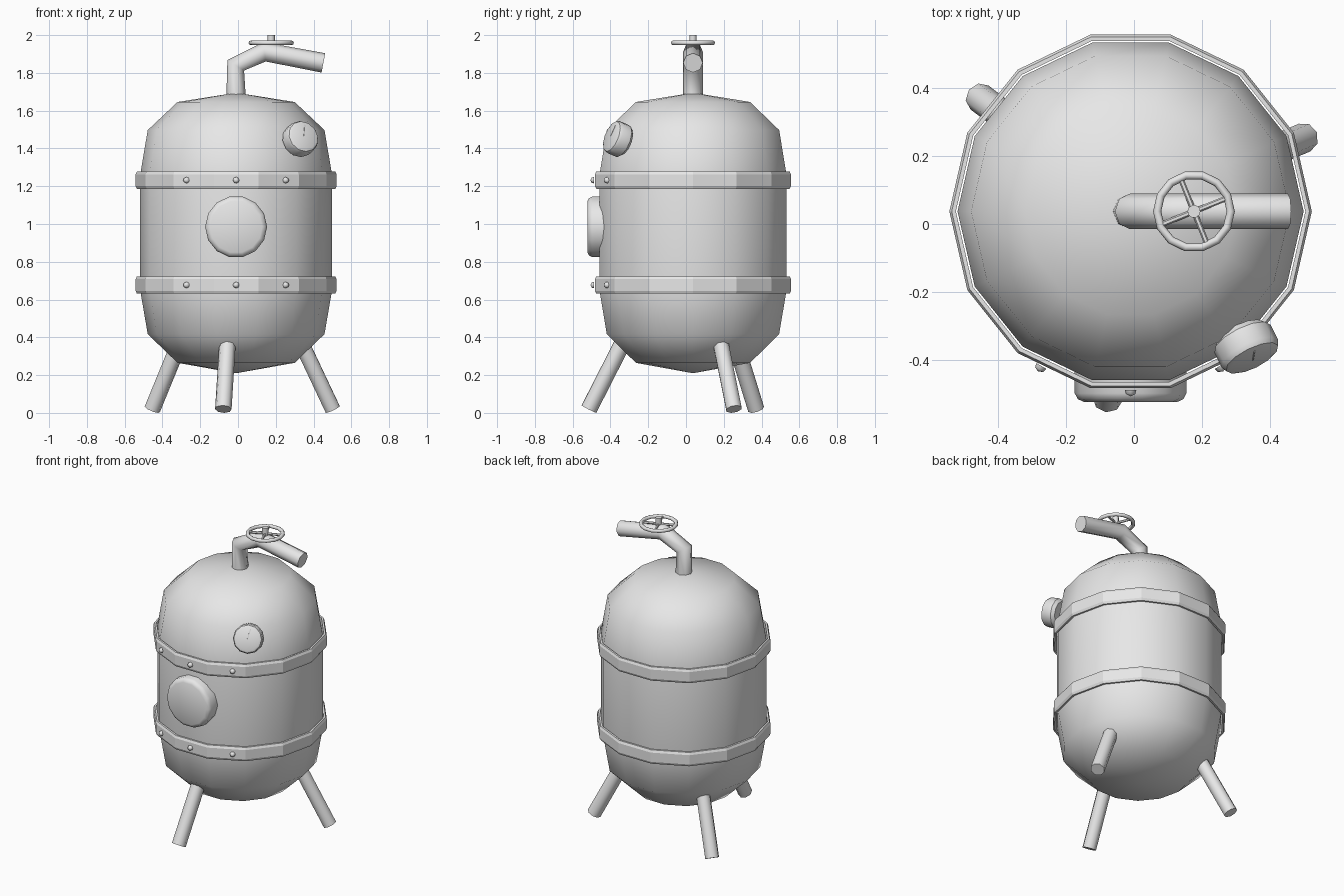
import bpy
import bmesh
from math import sin, cos, pi, radians
from mathutils import Vector

if "Cube" in bpy.data.objects:
    bpy.data.objects.remove(bpy.data.objects["Cube"], do_unlink=True)

SIDES = 14
CX, CY = -0.01, 0.037          # vertical axis of the tank
UP = Vector((0, 0, 1))

metal = bpy.data.materials.new("plain_grey_metal")
metal.use_nodes = True
metal.diffuse_color = (0.8, 0.8, 0.8, 1)
metal.node_tree.nodes["Principled BSDF"].inputs["Base Color"].default_value = (0.8, 0.8, 0.8, 1)


def add(name, data):
    obj = bpy.data.objects.new(name, data)
    data.materials.append(metal)
    bpy.context.collection.objects.link(obj)
    return obj


def lathe(name, profile, origin, axis=UP, sides=SIDES, sharp=40, closed=False):
    """Turn a (radius, height) profile around an axis through origin."""
    bm = bmesh.new()
    verts = [bm.verts.new((r, 0, z)) for r, z in profile]
    edges = [bm.edges.new(pair) for pair in zip(verts, verts[1:])]
    if closed:
        edges.append(bm.edges.new((verts[-1], verts[0])))
    bmesh.ops.spin(bm, geom=verts + edges, cent=(0, 0, 0), axis=UP,
                   angle=2 * pi, steps=sides)
    bmesh.ops.remove_doubles(bm, verts=bm.verts, dist=0.0005)
    bmesh.ops.recalc_face_normals(bm, faces=bm.faces)
    mesh = bpy.data.meshes.new(name)
    bm.to_mesh(mesh)
    bm.free()
    mesh.shade_smooth()
    mesh.set_sharp_from_angle(angle=radians(sharp))
    obj = add(name, mesh)
    obj.location = origin
    obj.rotation_mode = 'QUATERNION'
    obj.rotation_quaternion = Vector(axis).to_track_quat('Z', 'Y')
    return obj


def rod(name, start, end, radius, sides=8):
    start, end = Vector(start), Vector(end)
    length = (end - start).length
    return lathe(name, [(0, 0), (radius, 0), (radius, length), (0, length)],
                 start, end - start, sides, 50)


def around(radius, angle, z):
    return Vector((CX + radius * cos(angle), CY + radius * sin(angle), z))


# Tank body with domed ends
lathe("tank_body", [(0, 0.21), (0.31, 0.265), (0.468, 0.417), (0.508, 0.65),
                    (0.508, 1.26), (0.468, 1.497), (0.31, 1.646), (0, 1.695)],
      (CX, CY, 0), sharp=80)

# Hoops, each with three rivets across the front
for label, z in (("lower", 0.677), ("upper", 1.232)):
    h, c = 0.046, 0.015
    lathe(label + "_hoop", [(0.513, -h), (0.525, -h), (0.532, c - h),
                            (0.532, h - c), (0.525, h), (0.513, h)],
          (CX, CY, z), sharp=20, closed=True)
    for i in (-1, 0, 1):
        a = radians(-90 + 30 * i)
        lathe(f"{label}_rivet_{i + 2}",
              [(0, -0.006), (0.017, -0.006), (0.014, 0.006), (0, 0.013)],
              around(0.53, a, z), (cos(a), sin(a), 0), 8, 60)

# Round hatch on the front
lathe("front_hatch", [(0, 0), (0.164, 0), (0.164, 0.075), (0.155, 0.092),
                      (0.138, 0.1), (0, 0.1)],
      (CX, -0.422, 0.985), (0, -1, 0))

# Pressure gauge on the upper dome
normal = Vector((0.42, -0.84, 0.34)).normalized()
centre = Vector((0.33, -0.36, 1.45))
lathe("gauge", [(0, -0.047), (0.075, -0.047), (0.092, -0.028), (0.092, 0.025),
                (0.085, 0.04), (0.072, 0.046), (0, 0.046)], centre, normal, 12)
rise = (UP - normal * normal.z).normalized()
lean = (rise + 0.25 * normal.cross(rise) * -1).normalized()
face = centre + normal * 0.046
rod("gauge_needle", face, face + lean * 0.065, 0.003, 4)

# Bent outlet pipe
curve = bpy.data.curves.new("outlet_pipe", 'CURVE')
curve.dimensions = '3D'
curve.bevel_depth = 0.052
curve.bevel_resolution = 2
curve.use_fill_caps = True
path = [(-0.01, 1.66), (-0.012, 1.84), (0.14, 1.912), (0.452, 1.853)]
spline = curve.splines.new('POLY')
spline.points.add(len(path) - 1)
for point, (x, z) in zip(spline.points, path):
    point.co = (x, CY, z, 1)
add("outlet_pipe", curve)

# Valve wheel on its stem
wheel = Vector((0.176, CY, 1.959))
rim = [(0.108 + 0.012 * cos(k * pi / 4), 0.012 * sin(k * pi / 4)) for k in range(8)]
lathe("valve_wheel_rim", rim, wheel, sharp=60, closed=True)
rod("valve_stem", (wheel.x, CY, 1.9), (wheel.x, CY, 2), 0.019, 10)
for k in range(4):
    a = radians(22 + 90 * k)
    rod(f"valve_spoke_{k + 1}", wheel, wheel + Vector((cos(a), sin(a), 0)) * 0.108, 0.008, 6)

# Three splayed legs
for label, degrees in (("left", 23), ("right", 143), ("front", 263)):
    a = radians(degrees)
    rod(label + "_leg", around(0.555, a, 0.02), around(0.36, a, 0.4), 0.044)
